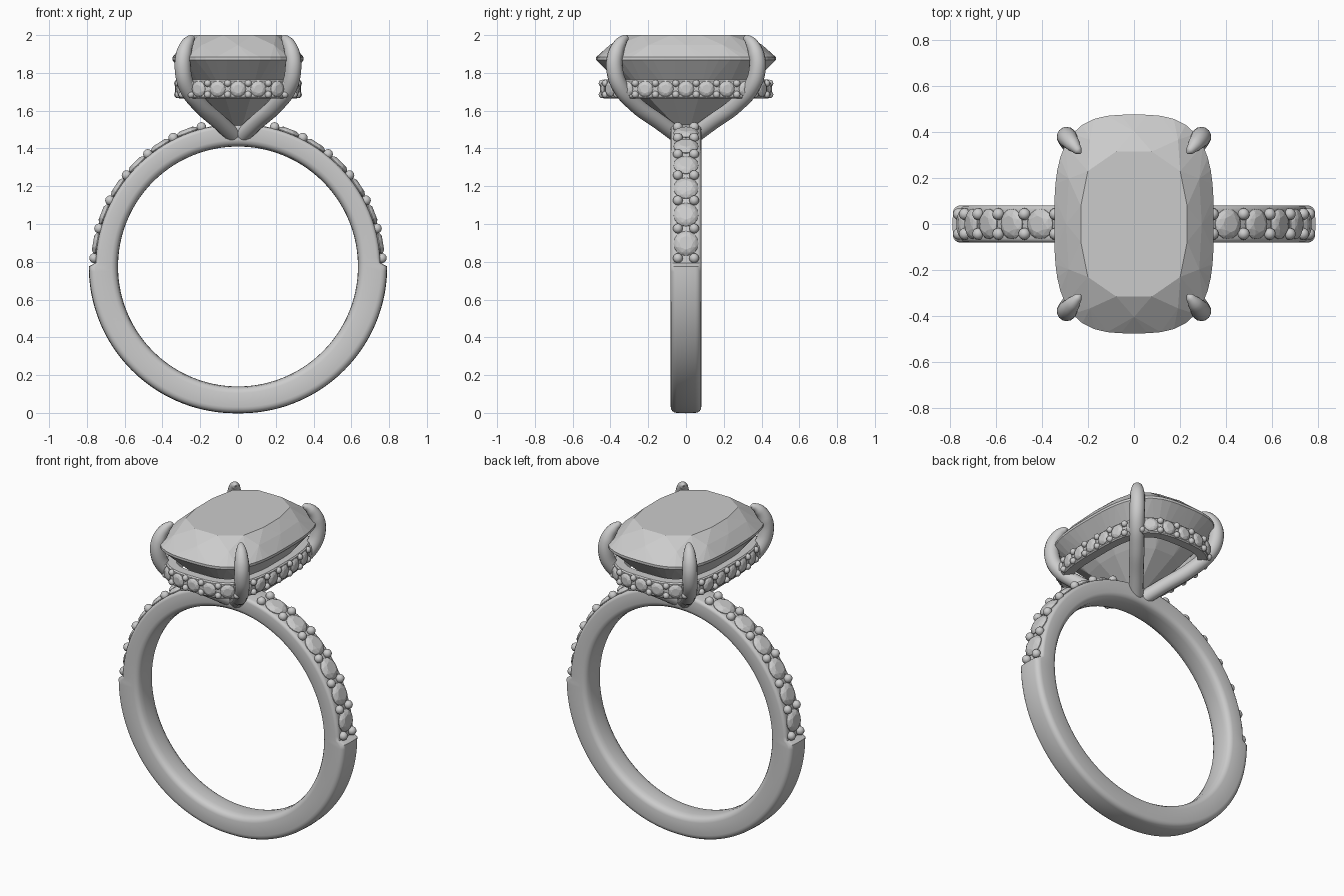
import bpy, bmesh, math
from mathutils import Vector, Matrix

if "Cube" in bpy.data.objects:
    bpy.data.objects.remove(bpy.data.objects["Cube"])

ZC = 0.775            # centre height of the finger hole


def finish(bm, name, smooth=None):
    bmesh.ops.delete(bm, geom=[v for v in bm.verts if not v.link_faces], context='VERTS')
    bmesh.ops.recalc_face_normals(bm, faces=bm.faces[:])
    me = bpy.data.meshes.new(name)
    bm.to_mesh(me)
    bm.free()
    ob = bpy.data.objects.new(name, me)
    bpy.context.collection.objects.link(ob)
    if smooth:
        smooth_object(ob, smooth)
    return ob


def smooth_object(ob, angle):
    bpy.ops.object.select_all(action='DESELECT')
    ob.select_set(True)
    bpy.context.view_layer.objects.active = ob
    bpy.ops.object.shade_smooth_by_angle(angle=math.radians(angle))


def sweep(bm, sections):
    """Join closed cross-sections into a closed ring."""
    rings = [[bm.verts.new(p) for p in s] for s in sections]
    n = len(rings[0])
    for i, a in enumerate(rings):
        b = rings[(i + 1) % len(rings)]
        for j in range(n):
            k = (j + 1) % n
            bm.faces.new((a[j], a[k], b[k], b[j]))


def cushion(a, b, count, phase=0.0, n=3.1):
    """Evenly spaced points on a cushion outline."""
    fine = []
    for i in range(1441):
        t = 2 * math.pi * i / 1440
        c, s = math.cos(t), math.sin(t)
        fine.append(Vector((a * math.copysign(abs(c) ** (2 / n), c),
                            b * math.copysign(abs(s) ** (2 / n), s), 0)))
    run = [0.0]
    for p, q in zip(fine, fine[1:]):
        run.append(run[-1] + (q - p).length)
    out, k = [], 0
    for i in range(count):
        d = run[-1] * (((i + phase) / count) % 1.0)
        k = 0
        while run[k + 1] < d:
            k += 1
        f = (d - run[k]) / max(run[k + 1] - run[k], 1e-9)
        p = fine[k].lerp(fine[k + 1], f)
        # outward normal from the implicit curve
        nx = math.copysign(abs(p.x / a) ** (n - 1) / a, p.x)
        ny = math.copysign(abs(p.y / b) ** (n - 1) / b, p.y)
        out.append((p, Vector((nx, ny, 0)).normalized()))
    return out


def hull(bm, pts):
    vs = [bm.verts.new(p) for p in pts]
    bmesh.ops.convex_hull(bm, input=vs)


def outward(pos, normal):
    return Matrix.Translation(pos) @ normal.to_track_quat('Z', 'Y').to_matrix().to_4x4()


def small_gem(bm, mat, r):
    pts = []
    for scale, z, n, ph in ((0.55, 0.30, 8, 0), (0.82, 0.19, 8, 0.5),
                            (1, 0, 16, 0), (1, -0.06, 16, 0), (0.4, -0.5, 8, 0)):
        for i in range(n):
            t = 2 * math.pi * (i + ph) / n
            pts.append(mat @ Vector((r * scale * math.cos(t), r * scale * math.sin(t), r * z)))
    hull(bm, pts)


def bead(bm, pos, r):
    bmesh.ops.create_uvsphere(bm, u_segments=14, v_segments=8, radius=r,
                              matrix=Matrix.Translation(pos))


# Band: plain lower half, stepped down upper half for the stones
bm = bmesh.new()
sections = []
angles = [180 + i * 2 for i in range(91)] + [1.5 + i * 177 / 90 for i in range(91)]
for deg in angles:
    t = math.radians(deg)
    lower = deg >= 180
    ro = 0.775 + 0.013 * abs(math.cos(t)) if lower else 0.753
    c = 0.032 if lower else 0.02
    half = [(0.635, 0.0), (0.636, 0.035), (0.641, 0.06), (0.652, 0.075), (0.67, 0.081),
            (ro - c, 0.081)]
    half += [(ro - c + c * math.sin(u), 0.081 - c + c * math.cos(u))
             for u in (math.pi / 8, math.pi / 4, 3 * math.pi / 8)]
    half += [(ro, 0.081 - c), (ro + 0.002, 0.0)]
    prof = half + [(r, -y) for r, y in half[-2:0:-1]]
    sections.append([(r * math.cos(t), y, ZC + r * math.sin(t)) for r, y in prof])
sweep(bm, sections)
finish(bm, "band", 40)

# Band stones and their bead prongs
gems, beads = bmesh.new(), bmesh.new()
for side in (-1, 1):
    for k in range(7):
        t = math.radians(3.3 + 12 * k)
        d = Vector((side * math.cos(t), 0, math.sin(t)))
        for y in (-0.043, 0.043):
            bead(beads, Vector((0, y, ZC)) + d * 0.763, 0.026)
        if k < 6:
            t = math.radians(9.3 + 12 * k)
            d = Vector((side * math.cos(t), 0, math.sin(t)))
            small_gem(gems, outward(Vector((0, 0, ZC)) + d * 0.758, d), 0.066)
finish(gems, "band_stones")
finish(beads, "band_beads", 60)

# Gallery rail under the centre stone
bm = bmesh.new()
rail = [(0, 1.672), (0, 1.758), (-0.007, 1.765), (-0.06, 1.765), (-0.06, 1.665), (-0.007, 1.665)]
sweep(bm, [[p + nrm * o + Vector((0, 0, z)) for o, z in rail]
           for p, nrm in cushion(0.318, 0.442, 128)])
finish(bm, "gallery_rail", 30)

# Gallery stones and beads
gems, beads = bmesh.new(), bmesh.new()
for p, nrm in cushion(0.32, 0.444, 24, 0.0):
    small_gem(gems, outward(p + Vector((0, 0, 1.715)), nrm), 0.042)
for p, nrm in cushion(0.32, 0.444, 24, 0.5):
    for z in (1.685, 1.745):
        bead(beads, p + Vector((0, 0, z)), 0.019)
finish(gems, "gallery_stones")
finish(beads, "gallery_beads", 60)

# Centre stone: cushion cut, faceted
bm = bmesh.new()
pts = []
for scale, z, n, ph in ((0.67, 2.0, 12, 0.5), (0.85, 1.947, 12, 0), (1, 1.883, 48, 0),
                        (1, 1.868, 48, 0), (0.57, 1.668, 12, 0.5), (0.03, 1.475, 4, 0.5)):
    pts += [p + Vector((0, 0, z)) for p, _ in cushion(0.347 * scale, 0.476 * scale, n, ph)]
hull(bm, pts)
finish(bm, "centre_stone")

# Four claw prongs rising from the top of the band
path = [(0.008, 0.025, 1.455, 0.042), (0.10, 0.14, 1.54, 0.042), (0.205, 0.27, 1.635, 0.043),
        (0.272, 0.35, 1.73, 0.044), (0.292, 0.378, 1.82, 0.044), (0.287, 0.372, 1.90, 0.042),
        (0.265, 0.345, 1.96, 0.032), (0.242, 0.318, 1.985, 0.018), (0.232, 0.308, 1.988, 0.004)]
cu = bpy.data.curves.new("prongs", 'CURVE')
cu.dimensions = '3D'
cu.bevel_depth = 1.0
cu.bevel_resolution = 5
cu.resolution_u = 6
cu.use_fill_caps = True
sp = cu.splines.new('BEZIER')
sp.bezier_points.add(len(path) - 1)
for bp, (x, y, z, r) in zip(sp.bezier_points, path):
    bp.co = (x, y, z)
    bp.radius = r
    bp.handle_left_type = bp.handle_right_type = 'AUTO'
prongs = bpy.data.objects.new("prongs", cu)
bpy.context.collection.objects.link(prongs)
bpy.ops.object.select_all(action='DESELECT')
prongs.select_set(True)
bpy.context.view_layer.objects.active = prongs
bpy.ops.object.convert(target='MESH')
prongs = bpy.context.view_layer.objects.active
smooth_object(prongs, 50)
mir = prongs.modifiers.new("mirror", 'MIRROR')
mir.use_axis = (True, True, False)
mir.use_mirror_merge = False
